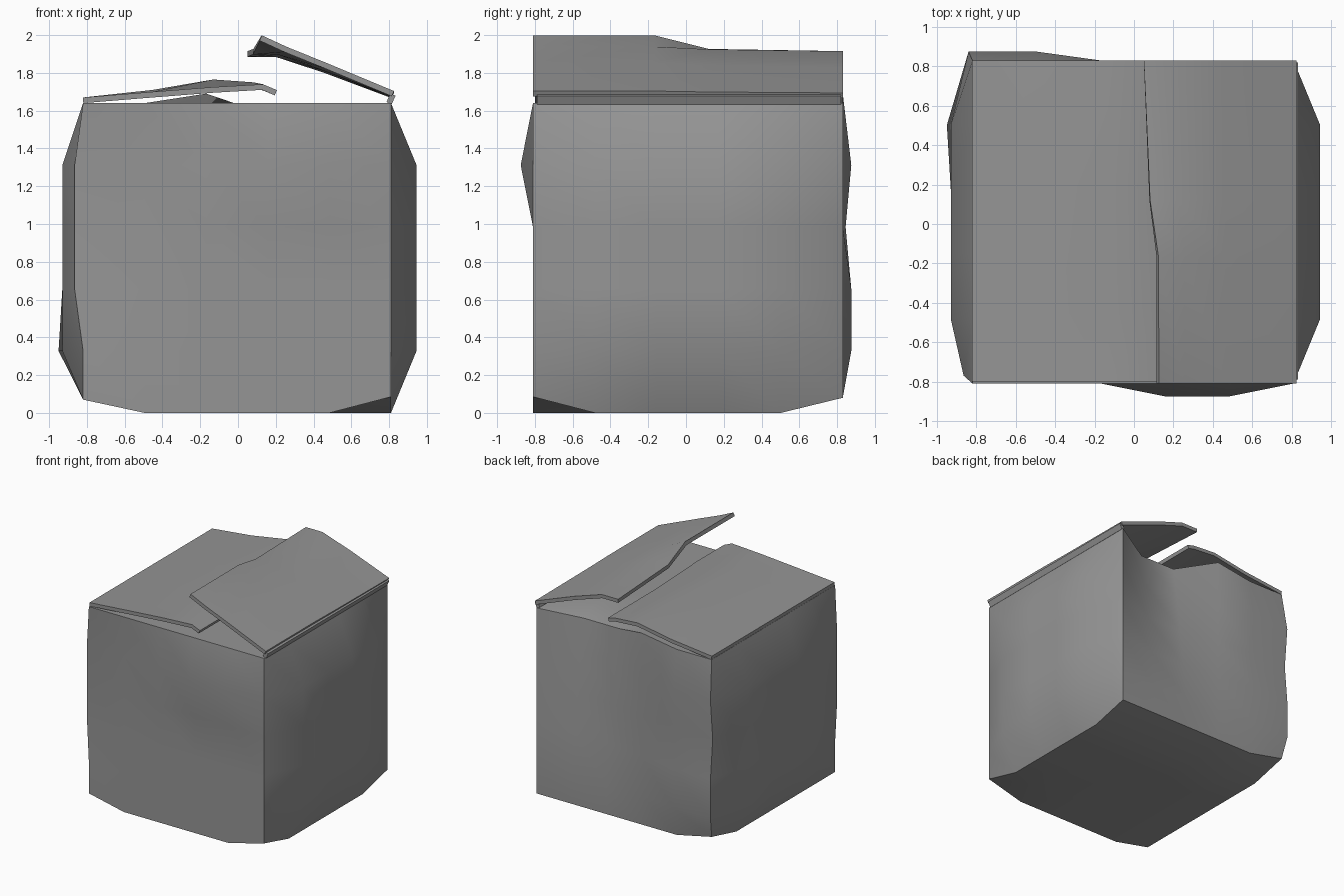
import bpy
import bmesh

cube = bpy.data.objects.get("Cube")
if cube:
    bpy.data.objects.remove(cube, do_unlink=True)

# Single plain grey
grey = bpy.data.materials.new("plain_grey")
grey.use_nodes = True
colour = (0.3, 0.3, 0.3, 1)
grey.diffuse_color = colour
grey.node_tree.nodes["Principled BSDF"].inputs["Base Color"].default_value = colour


def finish(name, bm, angle):
    mesh = bpy.data.meshes.new(name)
    bmesh.ops.recalc_face_normals(bm, faces=bm.faces)
    bm.to_mesh(mesh)
    bm.free()
    mesh.materials.append(grey)
    obj = bpy.data.objects.new(name, mesh)
    bpy.context.collection.objects.link(obj)
    bpy.ops.object.select_all(action='DESELECT')
    obj.select_set(True)
    bpy.context.view_layer.objects.active = obj
    bpy.ops.object.shade_smooth_by_angle(angle=angle)
    return obj


# Box body: a cube of five cells per side, pushed out and dented
N = 5
bm = bmesh.new()
bmesh.ops.create_cube(bm, size=1)
bmesh.ops.subdivide_edges(bm, edges=bm.edges[:], cuts=N - 1, use_grid_fill=True)
for v in bm.verts:
    i, j, k = (round((c + 0.5) * N) for c in v.co)
    x, y, z = -0.82 + 0.326 * i, -0.81 + 0.328 * j, 0.328 * k
    inner_j, inner_k = 0 < j < N, 0 < k < N
    # Right and left sides swell
    if i == N and inner_j and inner_k:
        x = 0.945
    if i == 0 and inner_k:
        if inner_j:
            x = -0.95 if j == 4 and k == 1 else -0.93
        elif j == 0 and k > 1:
            x, y = -0.865, -0.77
    # Front swells near its upper left
    if j == 0 and k == 4 and i in (3, 4):
        y = -0.875
    # Back swells along one edge and is dented beside it
    if j == N:
        if i < 2 and inner_k:
            y = 0.845 if k == 3 else 0.875
            x -= 0.02 * (i == 0)
        if i in (3, 4) and k > 1:
            y -= 0.04 * (k - 1)
        if k == N and i in (3, 4):
            z -= 0.06
        if k == N and i == 2:
            z += 0.05
    # Bottom edges and corners lift
    if k == 0:
        if i == 0:
            z += 0.07
        if j == N:
            z += 0.08
        if i == N and j == 0:
            z += 0.085
    v.co = (x, y, z)
finish("box_body", bm, 0.6)


def flap(name, rows):
    """Bent sheet through rows of (y, [(x, z), ...])."""
    bm = bmesh.new()
    grid = [[bm.verts.new((x, y, z)) for x, z in row] for y, row in rows]
    for a, b in zip(grid, grid[1:]):
        for n in range(len(a) - 1):
            bm.faces.new((a[n], a[n + 1], b[n + 1], b[n]))
    obj = finish(name, bm, 0.6)
    mod = obj.modifiers.new("thickness", 'SOLIDIFY')
    mod.thickness = 0.03
    mod.offset = 0
    bpy.ops.object.modifier_apply(modifier=mod.name)
    bpy.ops.object.shade_smooth_by_angle(angle=0.6)


# Lower flap lies nearly flat with its tip bent down
low = [(-0.82, 1.655), (-0.45, 1.685), (-0.13, 1.71), (0.13, 1.725), (0.2, 1.695)]
domed = [(-0.82, 1.655), (-0.45, 1.695), (-0.13, 1.75), (0.08, 1.735), (0.14, 1.72)]
flap("low_flap", [(-0.8, low), (-0.45, low), (0.2, domed), (0.83, domed)])

# Raised flap stands higher at the front
high = [(0.82, 1.69), (0.46, 1.84), (0.25, 1.925), (0.12, 1.985)]
drooped = [(0.82, 1.68), (0.46, 1.815), (0.2, 1.9), (0.05, 1.9)]
middle = [(0.82, 1.685), (0.46, 1.825), (0.22, 1.91), (0.08, 1.912)]
flap("raised_flap", [(-0.81, high), (-0.17, high), (0.12, middle), (0.83, drooped)])

# Hinge strip joining the raised flap to the body
flap("flap_hinge", [(y, [(0.8, 1.64), (0.82, 1.685)]) for y in (-0.79, 0.82)])
